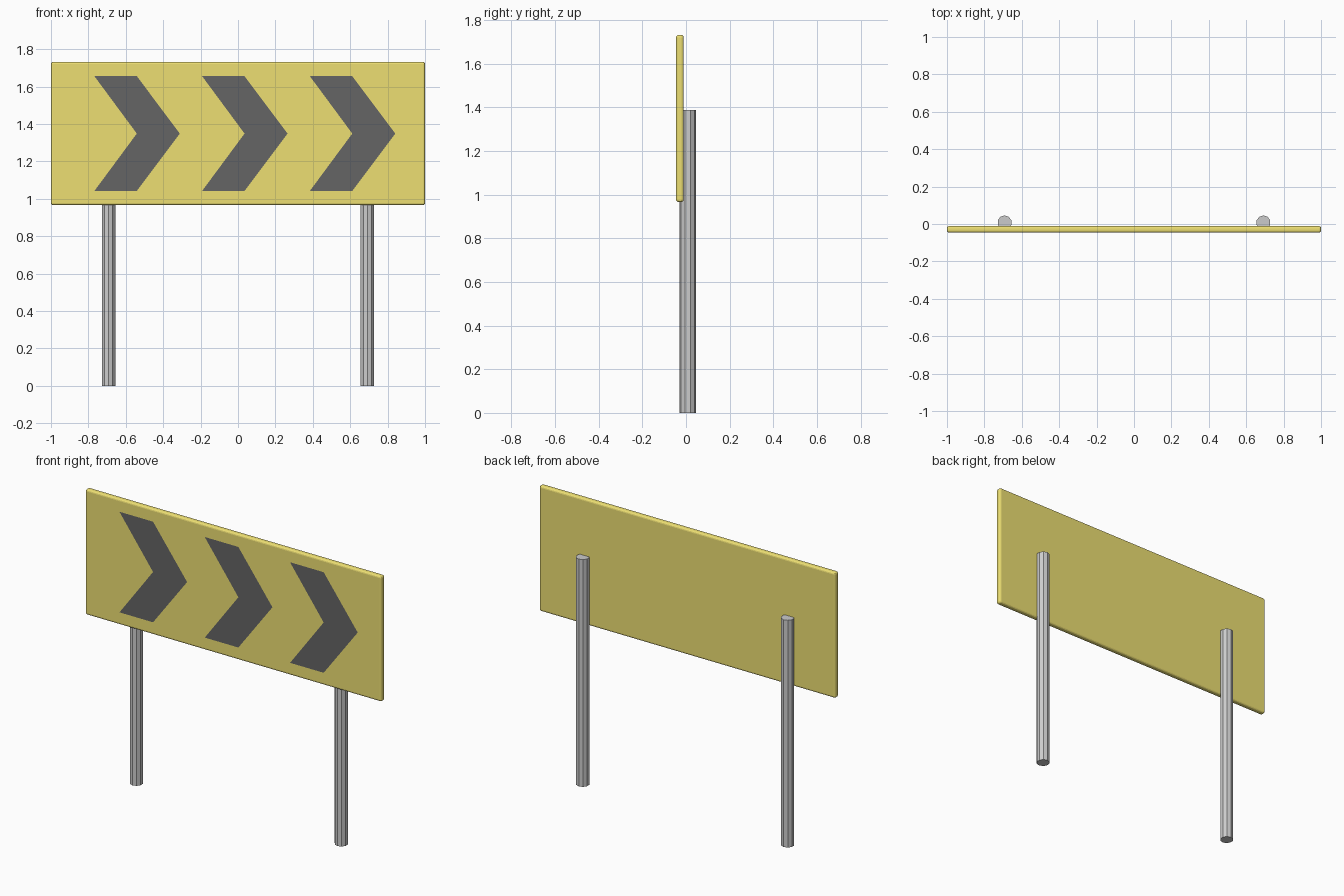
import bpy, bmesh
from math import pi

if "Cube" in bpy.data.objects:
    bpy.data.objects.remove(bpy.data.objects["Cube"])


def material(name, rgb):
    m = bpy.data.materials.new(name)
    m.diffuse_color = (*rgb, 1)
    m.use_nodes = True
    m.node_tree.nodes["Principled BSDF"].inputs["Base Color"].default_value = m.diffuse_color
    return m


yellow = material("yellow", (0.85, 0.74, 0.17))
black = material("black", (0.13, 0.13, 0.13))

BOARD_FRONT, BOARD_BACK = -0.046, -0.011
BOARD_BOTTOM, BOARD_TOP = 0.966, 1.732

# Sign board: thin slab with rounded rim
bpy.ops.mesh.primitive_cube_add(size=1, location=(
    0, (BOARD_FRONT + BOARD_BACK) / 2, (BOARD_BOTTOM + BOARD_TOP) / 2))
board = bpy.context.object
board.name = "sign_board"
board.scale = (2, BOARD_BACK - BOARD_FRONT, BOARD_TOP - BOARD_BOTTOM)
bpy.ops.object.transform_apply(location=False, rotation=False, scale=True)
bevel = board.modifiers.new("rounded_rim", 'BEVEL')
bevel.width = 0.012
bevel.segments = 3
board.data.materials.append(yellow)

# Arrow chevrons: flat decals on the front face
half_height, mid_z = 0.307, 1.349
outline = [(0, -1), (0.227, -1), (0.457, 0), (0.227, 1), (0, 1), (0.227, 0)]
for i in range(3):
    left = -0.768 + i * 0.576
    bm = bmesh.new()
    verts = [bm.verts.new((left + x, BOARD_FRONT - 0.0006, mid_z + half_height * z))
             for x, z in outline]
    bm.faces.new(verts)
    mesh = bpy.data.meshes.new(f"chevron_{i + 1}")
    bm.to_mesh(mesh)
    bm.free()
    mesh.materials.append(black)
    bpy.context.collection.objects.link(bpy.data.objects.new(mesh.name, mesh))

# Support posts: ten-sided poles partly sunk into the back of the board
post_height = 1.387
for side, name in ((-1, "left_post"), (1, "right_post")):
    bpy.ops.mesh.primitive_cylinder_add(
        vertices=10, radius=0.038, depth=post_height,
        location=(side * 0.692, 0.008, post_height / 2))
    bpy.context.object.name = name
